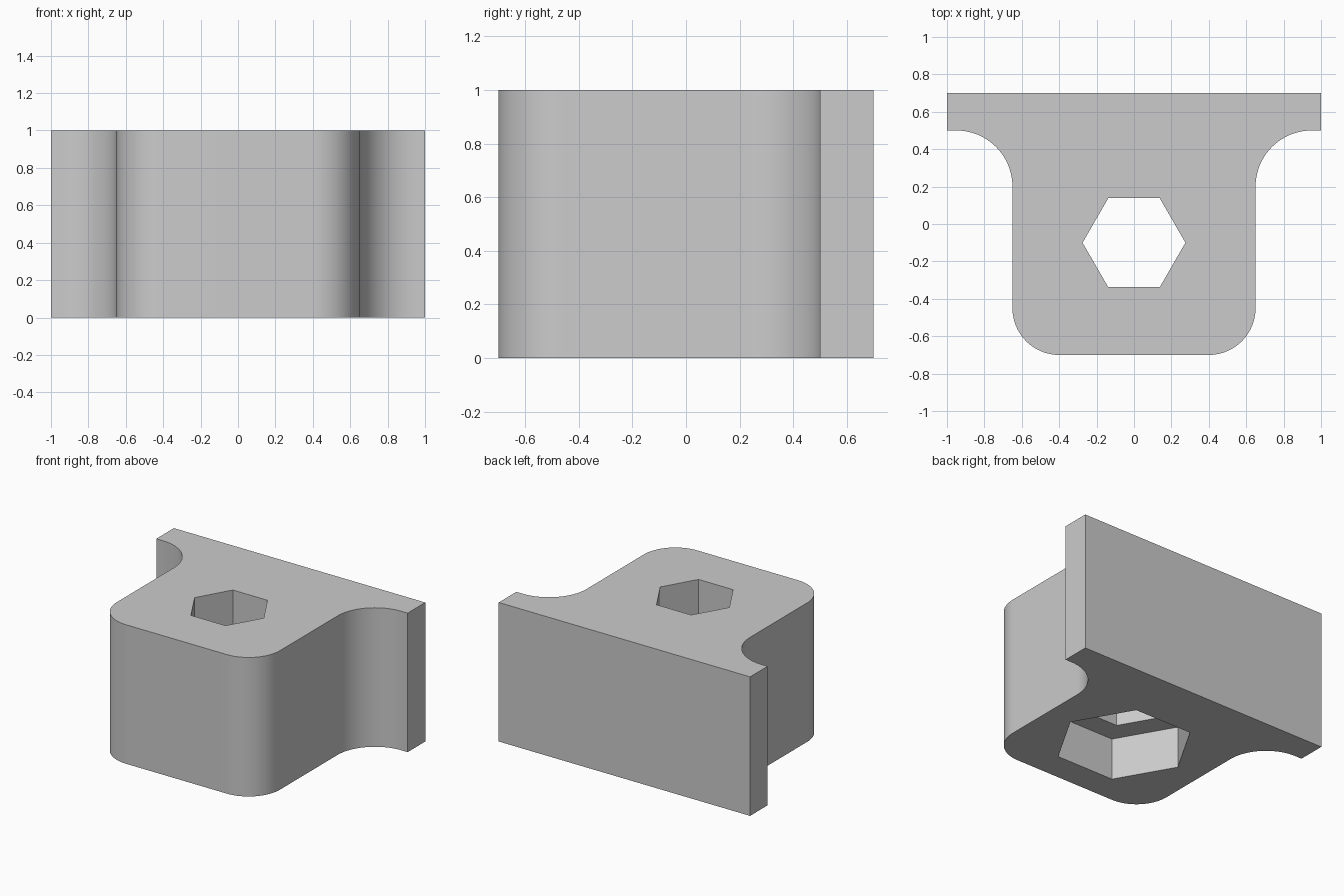
import bpy
import bmesh
from math import cos, sin, pi, radians

cube = bpy.data.objects.get("Cube")
if cube:
    bpy.data.objects.remove(cube, do_unlink=True)

HEIGHT = 1.0
HOLE_Y = -0.1

grey = bpy.data.materials.new("plain grey")
grey.use_nodes = True
grey.diffuse_color = (0.6, 0.6, 0.6, 1)
grey.node_tree.nodes["Principled BSDF"].inputs["Base Color"].default_value = (0.6, 0.6, 0.6, 1)


def arc(cx, cy, radius, start, end, steps=20):
    """Points on an arc, angles in degrees."""
    angles = [radians(start + (end - start) * i / steps) for i in range(steps + 1)]
    return [(cx + radius * cos(a), cy + radius * sin(a)) for a in angles]


def prism(name, outline, bottom, top):
    """Extrude a flat outline from bottom to top."""
    bm = bmesh.new()
    face = bm.faces.new([bm.verts.new((x, y, bottom)) for x, y in outline])
    result = bmesh.ops.extrude_face_region(bm, geom=[face])
    verts = [v for v in result["geom"] if isinstance(v, bmesh.types.BMVert)]
    bmesh.ops.translate(bm, verts=verts, vec=(0, 0, top - bottom))
    bmesh.ops.recalc_face_normals(bm, faces=bm.faces)
    mesh = bpy.data.meshes.new(name)
    bm.to_mesh(mesh)
    bm.free()
    mesh.materials.append(grey)
    obj = bpy.data.objects.new(name, mesh)
    bpy.context.collection.objects.link(obj)
    return obj


def hexagon(radius):
    return arc(0, HOLE_Y, radius, 0, 300, 5)


# Block with rounded front corners, filleted into a wide back flange
right_half = arc(0.4, -0.45, 0.25, -90, 0)
right_half += arc(0.95, 0.2, 0.3, 180, 90)
right_half += [(1.0, 0.5), (1.0, 0.7)]
outline = right_half + [(-x, y) for x, y in reversed(right_half)]
block = prism("bracket_block", outline, 0, HEIGHT)

# Hexagonal through hole and the wider nut pocket underneath
cutters = [
    prism("hole_cutter", hexagon(0.275), -0.2, HEIGHT + 0.2),
    prism("pocket_cutter", hexagon(0.455), -0.1, 0.3),
]
bpy.context.view_layer.objects.active = block
for cutter in cutters:
    mod = block.modifiers.new(cutter.name, "BOOLEAN")
    mod.operation = "DIFFERENCE"
    mod.solver = "EXACT"
    mod.object = cutter
    bpy.ops.object.modifier_apply(modifier=mod.name)
for cutter in cutters:
    bpy.data.objects.remove(cutter, do_unlink=True)

# Smooth the rounded walls, keep the edges sharp
bpy.ops.object.select_all(action="DESELECT")
block.select_set(True)
bpy.ops.object.shade_smooth_by_angle(angle=radians(30))
